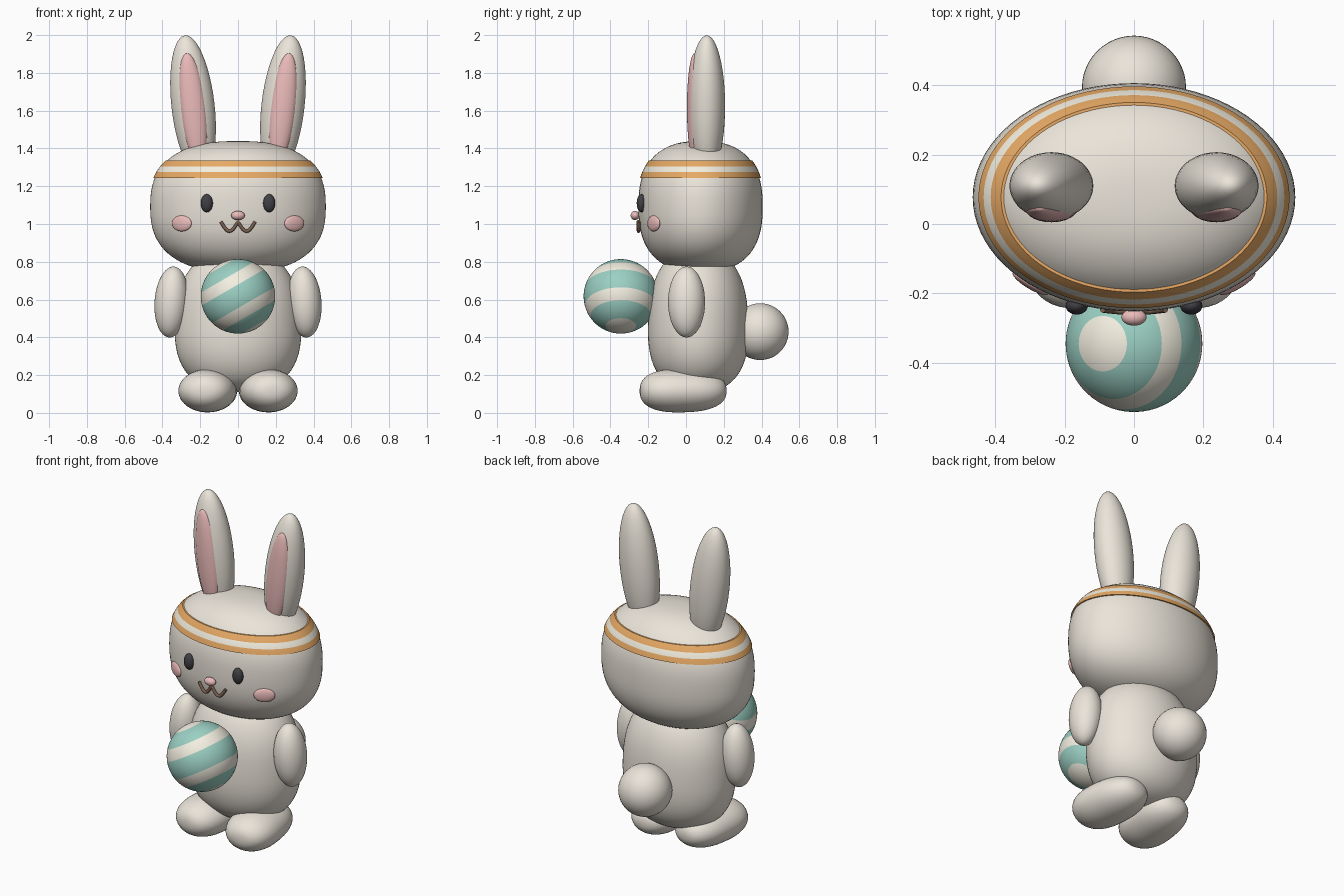
import bpy, bmesh, math
from mathutils import Euler, Vector

if "Cube" in bpy.data.objects:
    bpy.data.objects.remove(bpy.data.objects["Cube"])


def material(name, r, g, b):
    m = bpy.data.materials.new(name)
    m.diffuse_color = (r, g, b, 1)
    m.use_nodes = True
    m.node_tree.nodes["Principled BSDF"].inputs["Base Color"].default_value = m.diffuse_color
    return m


FUR = material("fur", 0.83, 0.78, 0.70)
PINK = material("pink", 0.83, 0.50, 0.49)
BLACK = material("black", 0.05, 0.05, 0.06)
BROWN = material("brown", 0.20, 0.12, 0.08)
ORANGE = material("orange", 0.80, 0.40, 0.13)
CREAM = material("cream", 0.90, 0.86, 0.75)
TEAL = material("teal", 0.33, 0.63, 0.55)


def finish(name, bm, mats, loc=(0, 0, 0), rot=(0, 0, 0)):
    for f in bm.faces:
        f.smooth = True
    me = bpy.data.meshes.new(name)
    bm.to_mesh(me)
    bm.free()
    for m in mats:
        me.materials.append(m)
    ob = bpy.data.objects.new(name, me)
    ob.location = loc
    ob.rotation_euler = [math.radians(a) for a in rot]
    bpy.context.collection.objects.link(ob)
    return ob


def blob(name, loc, radii, mat, rot=(0, 0, 0), n=2.0, taper=0.0, segs=48):
    """Ellipsoid whose local-z profile is a superellipse of power n."""
    bm = bmesh.new()
    bmesh.ops.create_uvsphere(bm, u_segments=segs, v_segments=segs // 2, radius=1)
    for v in bm.verts:
        s = math.hypot(v.co.x, v.co.y)
        z = math.copysign(abs(v.co.z) ** (2 / n), v.co.z)
        k = (s ** (2 / n) / s if s > 1e-6 else 0) * (1 + taper * z)
        v.co = (v.co.x * k * radii[0], v.co.y * k * radii[1], z * radii[2])
    return finish(name, bm, [mat], loc, rot)


def pair(name, loc, radii, mat, rot=(0, 0, 0), **kw):
    for side, s in (("right", 1), ("left", -1)):
        blob(f"{side}_{name}", (s * loc[0], loc[1], loc[2]), radii, mat,
             (rot[0], s * rot[1], s * rot[2]), **kw)


# Head, body, tail
HY, HZ, HR, HH, HN = 0.077, 1.092, (0.465, 0.329), 0.347, 2.5
blob("head", (0, HY, HZ), (*HR, HH), FUR, n=HN, segs=80)
blob("body", (0, 0.065, 0.49), (0.333, 0.265, 0.38), FUR, n=2.5, taper=-0.06, segs=64)
blob("tail", (0, 0.393, 0.43), (0.15, 0.15, 0.15), FUR)

# Limbs and ears
pair("arm", (0.352, 0.003, 0.587), (0.09, 0.098, 0.188), FUR, rot=(0, -4, 0))
pair("foot", (0.158, -0.015, 0.117), (0.152, 0.114, 0.23), FUR,
     rot=(90, 0, 6), n=2.5, taper=0.05)
pair("ear", (0.238, 0.11, 1.625), (0.114, 0.097, 0.376), FUR, rot=(0, 6.5, 0))
pair("inner_ear", (0.238, 0.045, 1.615), (0.068, 0.04, 0.291), PINK, rot=(0, 6.5, 0))

# Face
pair("eye", (0.165, -0.236, 1.11), (0.032, 0.025, 0.048), BLACK, segs=32)
pair("cheek", (0.298, -0.171, 1.003), (0.06, 0.016, 0.042), PINK, rot=(0, 0, 31), segs=32)
blob("nose", (0, -0.269, 1.045), (0.036, 0.024, 0.024), PINK, segs=32)

# Mouth: two small scallops swept along the face
curve = bpy.data.curves.new("mouth", "CURVE")
curve.dimensions = "3D"
curve.bevel_depth = 0.009
curve.bevel_resolution = 3
curve.use_fill_caps = True
spline = curve.splines.new("POLY")
COUNT = 41
spline.points.add(COUNT - 1)
for i, p in enumerate(spline.points):
    x = -0.09 + 0.18 * i / (COUNT - 1)
    z = 1.012 - 0.05 * abs(math.sin(math.pi * x / 0.09))
    y = HY - 0.325 * math.sqrt(1 - (x / 0.455) ** 2) - 0.005
    p.co = (x, y, z, 1)
curve.materials.append(BROWN)
bpy.context.collection.objects.link(bpy.data.objects.new("mouth", curve))


# Headband: striped ring following the head's profile
def head_factor(z):
    return (1 - abs((z - HZ) / HH) ** HN) ** (1 / HN)


edges = [1.244, 1.259, 1.274, 1.289, 1.304, 1.320, 1.336]
profile = [(edges[0], -0.012)] + [(z, 0.008) for z in edges] + [(edges[-1], -0.012)]
row_mat = [0, 0, 0, 1, 1, 0, 0, 0]
bm = bmesh.new()
SEGS = 80
rings = []
for z, off in profile:
    k = head_factor(z)
    rings.append([bm.verts.new(((HR[0] * k + off) * math.cos(a),
                                (HR[1] * k + off) * math.sin(a) + HY, z))
                  for a in (2 * math.pi * i / SEGS for i in range(SEGS))])
for r, m in enumerate(row_mat):
    for i in range(SEGS):
        j = (i + 1) % SEGS
        f = bm.faces.new((rings[r][i], rings[r][j], rings[r + 1][j], rings[r + 1][i]))
        f.material_index = m
band = finish("headband", bm, [ORANGE, CREAM])
bpy.context.view_layer.objects.active = band
band.select_set(True)
bpy.ops.object.shade_smooth_by_angle(angle=math.radians(40))

# Ball with stripes around a tilted axis
bm = bmesh.new()
bmesh.ops.create_uvsphere(bm, u_segments=64, v_segments=90, radius=0.197)
for f in bm.faces:
    polar = math.degrees(f.calc_center_median().normalized().angle(Vector((0, 0, 1))))
    polar = min(polar, 180 - polar)
    f.material_index = 1 if polar < 24 or 54 < polar < 74 else 0
finish("striped_ball", bm, [TEAL, CREAM], (0, -0.345, 0.617), (0, -30, 0))
